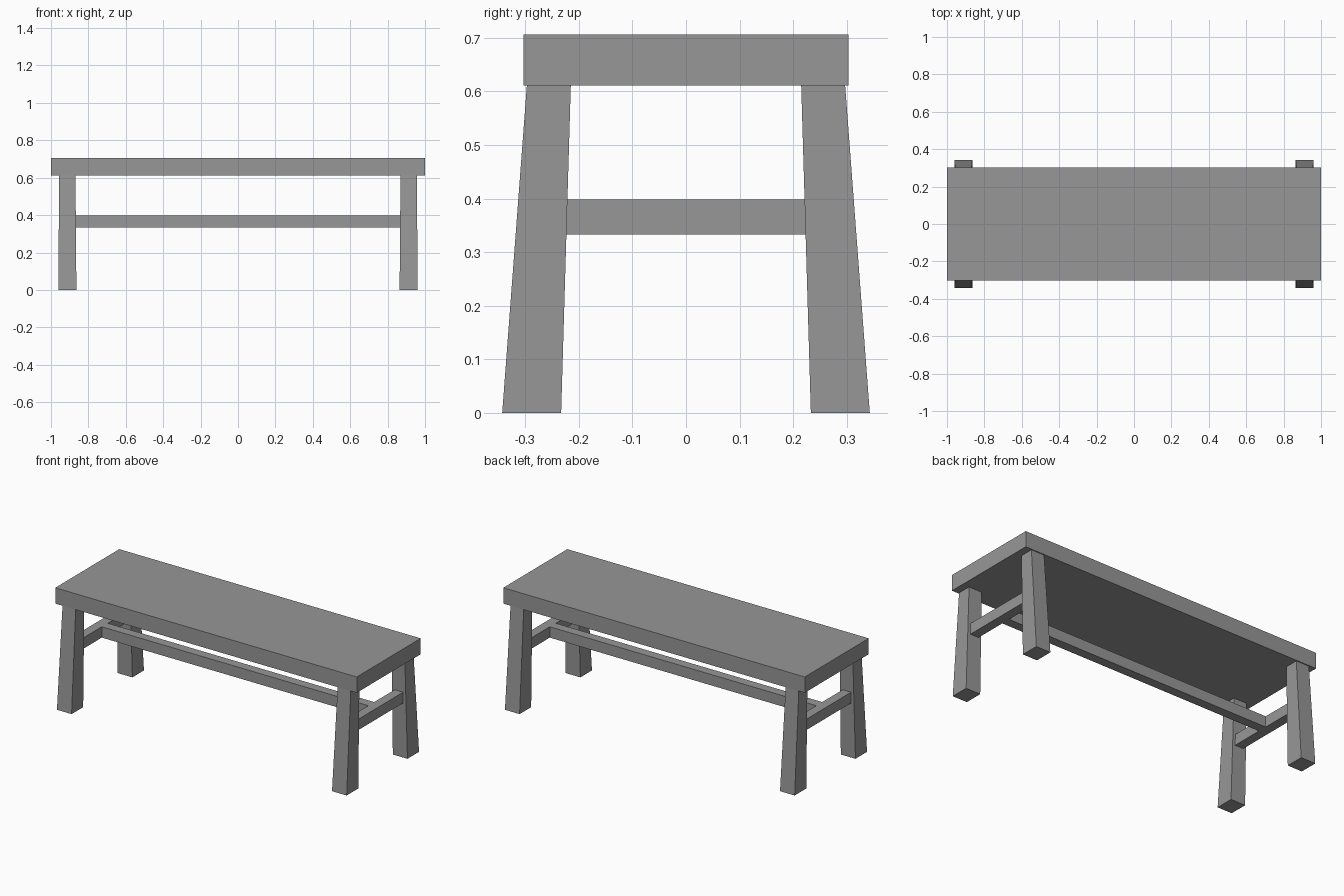
import bpy

if "Cube" in bpy.data.objects:
    bpy.data.objects.remove(bpy.data.objects["Cube"])

FACES = [(3, 2, 1, 0), (4, 5, 6, 7), (0, 1, 5, 4), (1, 2, 6, 5), (2, 3, 7, 6), (3, 0, 4, 7)]

# Dark grey finish shared by every part
finish = bpy.data.materials.new("dark_grey")
finish.diffuse_color = (0.31, 0.31, 0.31, 1)
finish.use_nodes = True
finish.node_tree.nodes["Principled BSDF"].inputs["Base Color"].default_value = finish.diffuse_color


def ring(x0, x1, y0, y1, z):
    return [(x0, y0, z), (x1, y0, z), (x1, y1, z), (x0, y1, z)]


def block(name, bottom, top, z0, z1, sx=1, sy=1):
    """Six-sided block between two rectangles (x0, x1, y0, y1), optionally mirrored."""
    verts = [(x * sx, y * sy, z) for x, y, z in ring(*bottom, z0) + ring(*top, z1)]
    faces = FACES if sx * sy > 0 else [f[::-1] for f in FACES]
    mesh = bpy.data.meshes.new(name)
    mesh.from_pydata(verts, [], faces)
    mesh.materials.append(finish)
    obj = bpy.data.objects.new(name, mesh)
    bpy.context.collection.objects.link(obj)
    return obj


# Seat slab
seat = (-1, 1, -0.303, 0.303)
block("seat", seat, seat, 0.611, 0.706)

# Four tapered, splayed legs
for sx, side in ((-1, "left"), (1, "right")):
    for sy, end in ((-1, "front"), (1, "back")):
        block(f"{end}_{side}_leg", (0.864, 0.961, 0.233, 0.343),
              (0.869, 0.956, 0.215, 0.297), 0, 0.611, sx, sy)

    # Side stretcher between each pair of legs
    block(f"{side}_stretcher", (0.884, 0.940, -0.224, 0.224),
          (0.884, 0.940, -0.222, 0.222), 0.333, 0.398, sx)

# Long stretcher joining the side stretchers
rail = (-0.884, 0.884, -0.028, 0.028)
block("long_stretcher", rail, rail, 0.333, 0.398)
